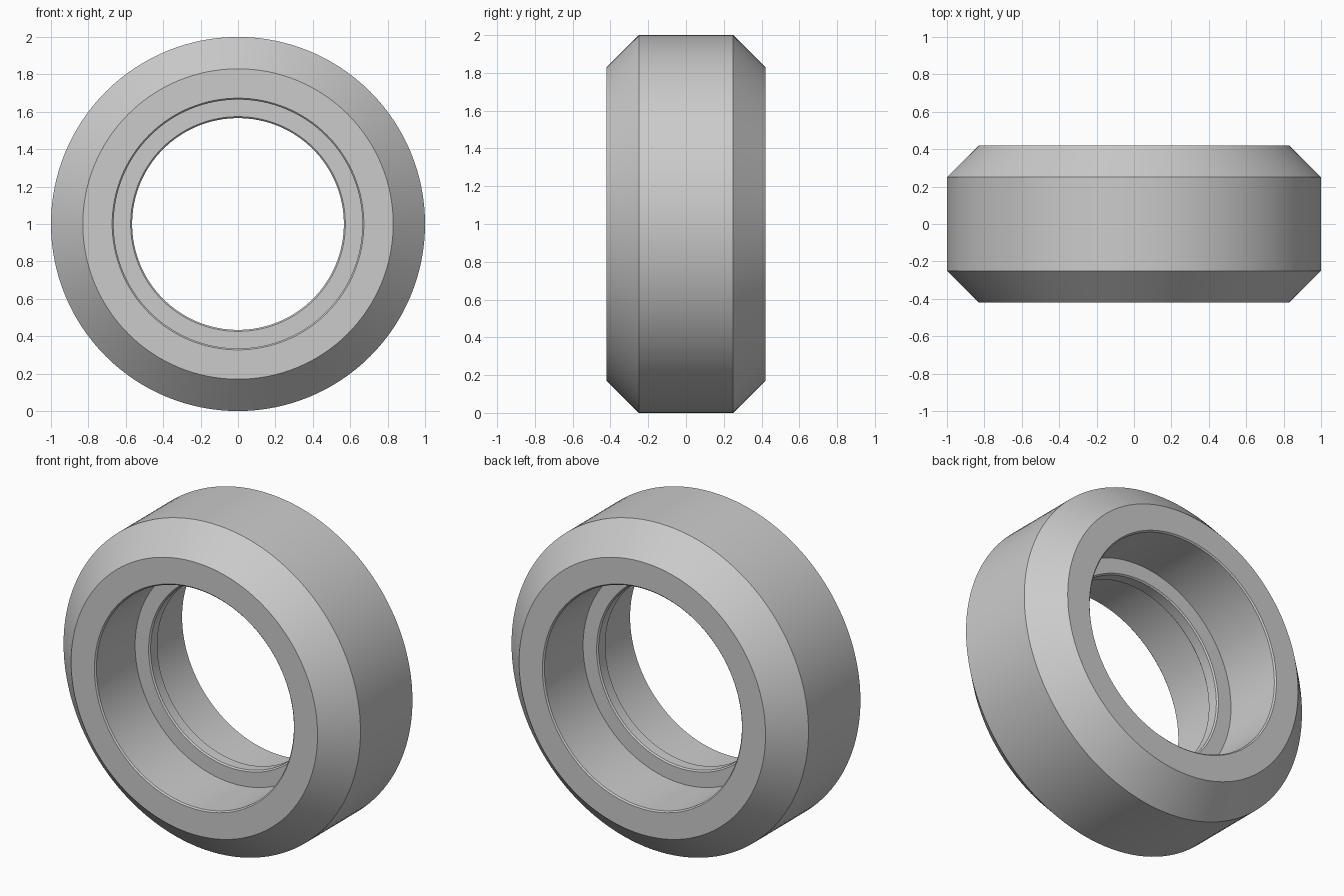
import bpy, bmesh, math
from mathutils import Vector, Matrix

cube = bpy.data.objects.get("Cube")
if cube:
    bpy.data.objects.remove(cube, do_unlink=True)

SEGMENTS = 128

# Plain grey material
grey = bpy.data.materials.new("light_grey")
grey.use_nodes = True
colour = (0.6, 0.6, 0.6, 1.0)
grey.diffuse_color = colour
grey.node_tree.nodes["Principled BSDF"].inputs["Base Color"].default_value = colour

# Half section as (radius, y), from the tread round to the inner flange
half = [
    (1.0, 0.25),     # tread edge
    (0.83, 0.42),    # shoulder chamfer
    (0.673, 0.42),   # side face
    (0.665, 0.412),  # bore lip
    (0.665, 0.04),   # bore wall
    (0.574, 0.04),   # flange face
    (0.566, 0.032),  # flange lip
]
section = half + [(r, -y) for r, y in reversed(half)]

# Revolve the closed section about the y axis
bm = bmesh.new()
rings = []
for r, y in section:
    ring = []
    for i in range(SEGMENTS):
        a = math.tau * i / SEGMENTS
        ring.append(bm.verts.new((r * math.sin(a), y, 1 + r * math.cos(a))))
    rings.append(ring)
for k, ring in enumerate(rings):
    following = rings[(k + 1) % len(rings)]
    for i in range(SEGMENTS):
        j = (i + 1) % SEGMENTS
        bm.faces.new((ring[i], ring[j], following[j], following[i]))
bmesh.ops.recalc_face_normals(bm, faces=bm.faces)

mesh = bpy.data.meshes.new("wheel_ring")
bm.to_mesh(mesh)
bm.free()
mesh.materials.append(grey)
wheel = bpy.data.objects.new("wheel_ring", mesh)
bpy.context.collection.objects.link(wheel)

# Smooth round the ring, crisp between the bands
bpy.ops.object.select_all(action='DESELECT')
wheel.select_set(True)
bpy.context.view_layer.objects.active = wheel
bpy.ops.object.shade_smooth_by_angle(angle=math.radians(30))
